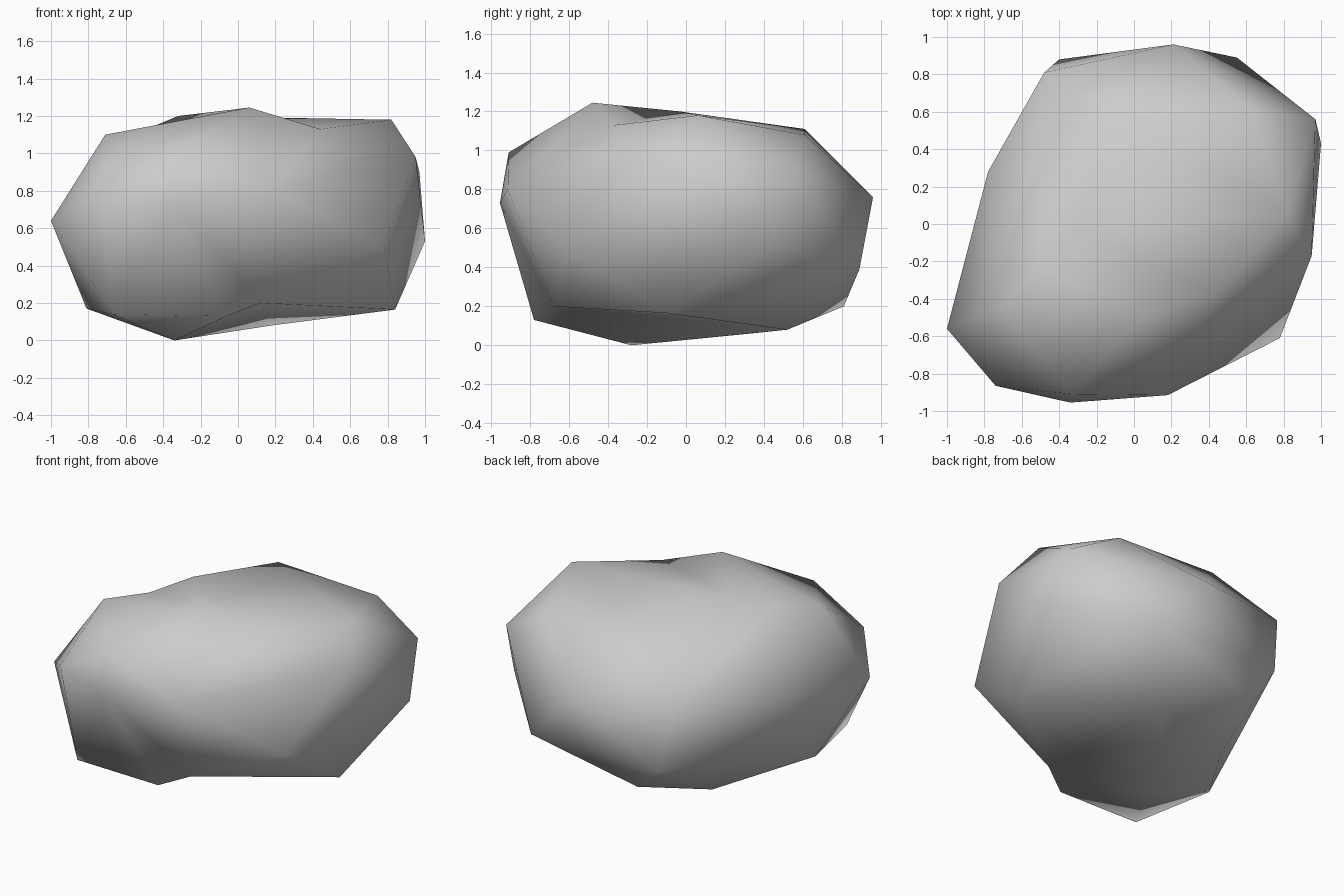
import bpy
import bmesh
from mathutils import Vector

default_cube = bpy.data.objects.get("Cube")
if default_cube:
    bpy.data.objects.remove(default_cube, do_unlink=True)

# Corners of the boulder, grouped by the side they belong to
front_peak, left_peak = (.06, -.48, 1.245), (.82, .06, 1.18)
crown = [front_peak, left_peak, (-.32, -.03, 1.2), (-.71, -.44, 1.1),
         (-.12, .61, 1.11), (.63, .61, 1.08)]
nose, cheek = (-.34, -.955, .73), (.18, -.915, .8)
front_side = [nose, cheek, (-.33, -.91, .99), (-.74, -.865, .8)]
left_side = [(.95, -.17, .98), (.97, .56, .9), (1, .43, .53), (.78, -.61, .5)]
back_side = [(.21, .96, .76), (.55, .89, .39), (-.4, .88, .39), (-.48, .81, .81)]
right_side = [(-1, -.56, .64), (-.78, .28, .75)]
base, chin, left_foot = (-.34, -.28, 0), (-.06, -.78, .13), (.84, -.1, .165)
underside = [base, chin, left_foot, (-.67, -.78, .14), (-.81, -.24, .17),
             (.18, .52, .08), (-.43, .33, .06), (-.2, .81, .2)]

# Dents: hull corner first, then where it is pressed in to
dents = [((.44, -.38, 1.17), (.44, -.37, 1.13)),
         ((.18, -.78, .14), (.12, -.68, .2)),
         ((-.5, -.24, 1.18), (-.5, -.24, 1.125)),
         ((-.91, -.08, .6), (-.84, -.08, .5))]

# Ridges turned across to make shallow valleys
valleys = [(front_peak, left_peak), (base, left_foot), (chin, cheek)]


def nearest(bm, point):
    """Vertex of the mesh closest to a point."""
    return min(bm.verts, key=lambda v: (v.co - Vector(point)).length)


def build_boulder():
    bm = bmesh.new()
    corners = crown + front_side + left_side + back_side + right_side + underside
    for corner in corners + [start for start, end in dents]:
        bm.verts.new(corner)

    # Wrap the corners in a faceted skin and drop unused points
    bmesh.ops.convex_hull(bm, input=bm.verts[:])
    loose = [v for v in bm.verts if not v.link_faces]
    bmesh.ops.delete(bm, geom=loose, context='VERTS')
    bmesh.ops.triangulate(bm, faces=bm.faces[:])

    for start, end in valleys:
        ridge = bm.edges.get((nearest(bm, start), nearest(bm, end)))
        if ridge:
            bmesh.ops.rotate_edges(bm, edges=[ridge], use_ccw=False)

    for start, end in dents:
        nearest(bm, start).co = end
    bmesh.ops.recalc_face_normals(bm, faces=bm.faces[:])
    for face in bm.faces:
        face.smooth = True

    mesh = bpy.data.meshes.new("boulder")
    bm.to_mesh(mesh)
    bm.free()
    boulder = bpy.data.objects.new("boulder", mesh)
    bpy.context.collection.objects.link(boulder)
    return boulder


# Plain grey stone
stone = bpy.data.materials.new("stone_grey")
stone.use_nodes = True
grey = (.6, .6, .6, 1)
stone.diffuse_color = grey
stone.node_tree.nodes["Principled BSDF"].inputs["Base Color"].default_value = grey

build_boulder().data.materials.append(stone)
